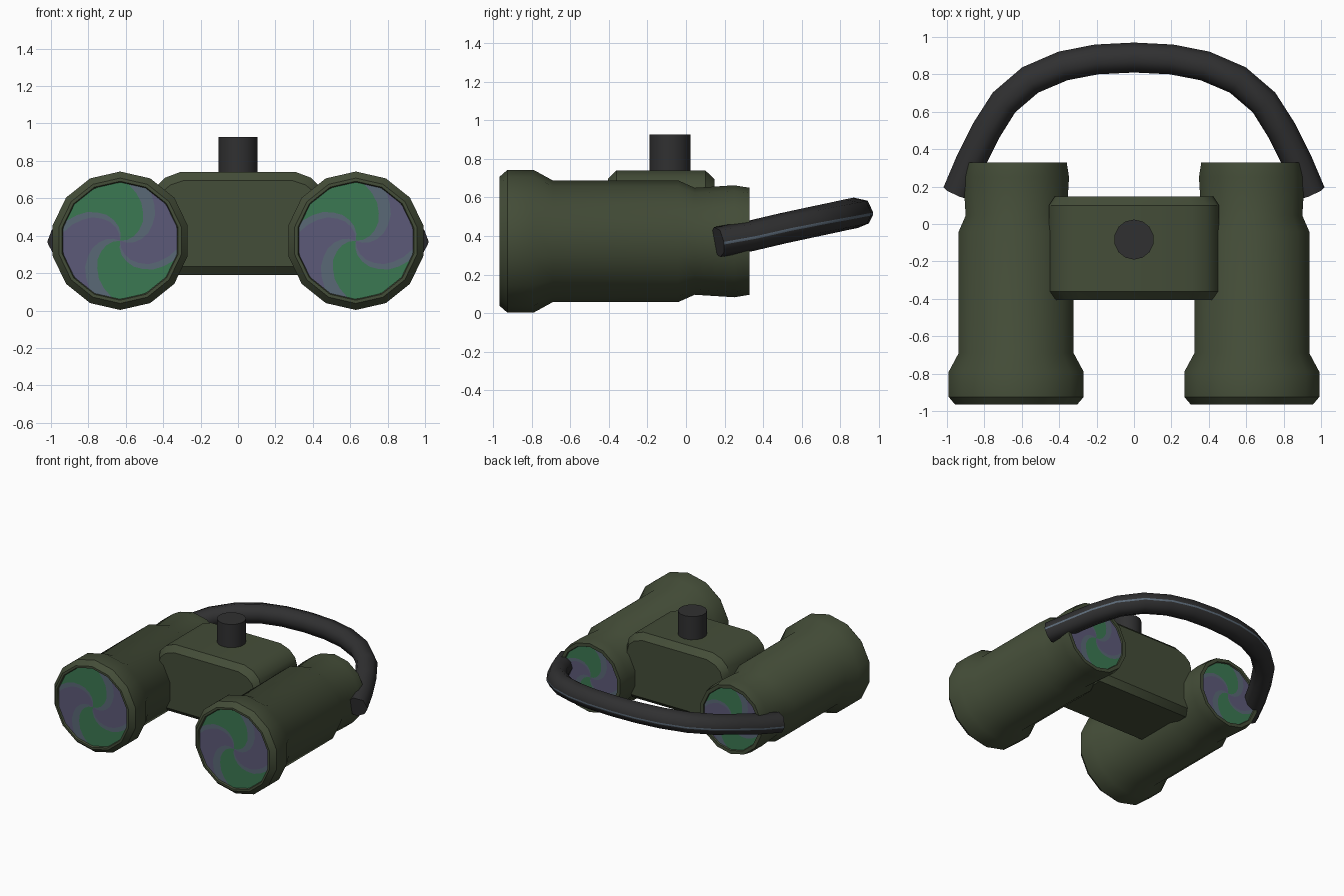
import bpy, math
from mathutils import Vector

if "Cube" in bpy.data.objects:
    bpy.data.objects.remove(bpy.data.objects["Cube"])


def mat(name, r, g, b):
    lin = lambda c: ((c / 255 + 0.055) / 1.055) ** 2.4
    m = bpy.data.materials.new(name)
    m.diffuse_color = (lin(r), lin(g), lin(b), 1)
    m.use_nodes = True
    m.node_tree.nodes["Principled BSDF"].inputs["Base Color"].default_value = m.diffuse_color
    return m


OLIVE = mat("olive_green", 68, 77, 56)
BLACK = mat("black_rubber", 48, 48, 49)
GREEN = mat("lens_green", 59, 120, 82)
PURPLE = mat("lens_purple", 92, 90, 120)
SLATE = mat("slate_grey", 90, 104, 118)


def build(name, verts, faces, mats, indices=None, angle=35):
    me = bpy.data.meshes.new(name)
    me.from_pydata(verts, [], faces)
    for m in mats:
        me.materials.append(m)
    if indices:
        for p, i in zip(me.polygons, indices):
            p.material_index = i
    me.update()
    ob = bpy.data.objects.new(name, me)
    bpy.context.collection.objects.link(ob)
    bpy.ops.object.select_all(action='DESELECT')
    ob.select_set(True)
    bpy.context.view_layer.objects.active = ob
    bpy.ops.object.shade_smooth_by_angle(angle=math.radians(angle))
    return ob


def bridge_rings(rings, n):
    """Quads joining successive rings of n points."""
    return [(r * n + i, r * n + (i + 1) % n, (r + 1) * n + (i + 1) % n, (r + 1) * n + i)
            for r in range(rings - 1) for i in range(n)]


SIDES, CX, CZ = 14, 0.63, 0.373


# Barrels: lathe profile (y, radius) with recessed ends
PROFILE = [(-0.95, 0.312), (-0.965, 0.318), (-0.965, 0.335), (-0.925, 0.37), (-0.79, 0.37),
           (-0.69, 0.315), (-0.04, 0.315), (0.045, 0.277), (0.25, 0.29), (0.33, 0.277),
           (0.33, 0.25), (0.318, 0.245)]


def barrel(name, cx):
    verts = []
    for y, r in PROFILE:
        for i in range(SIDES):
            a = math.pi / 2 + math.tau * i / SIDES
            verts.append((cx + r * math.cos(a), y, CZ + r * math.sin(a)))
    faces = [f[::-1] for f in bridge_rings(len(PROFILE), SIDES)]
    build(name, verts, faces, [OLIVE])


# Lenses: twisted polar disc, coloured by angular sector
def lens(name, cx, y, radius, sx):
    n, rings = 60, 8
    verts = [(cx, y, CZ)]
    for k in range(1, rings + 1):
        t = k / rings
        for i in range(n):
            a = math.radians(-8 + 6 * i - 85 * (1 - t))
            # follow the polygonal outline of the barrel
            step = math.tau / SIDES
            local = (a - math.pi / 2) % step - step / 2
            r = radius * t * math.cos(step / 2) / math.cos(local)
            verts.append((cx + sx * r * math.cos(a), y, CZ + r * math.sin(a)))
    sector = [1] * 11 + [2] * 4 + [0] * 13 + [2] * 2
    faces, idx = [], []
    for i in range(n):
        j = (i + 1) % n
        faces.append((0, 1 + i, 1 + j))
        idx.append(sector[i % 30])
        for k in range(rings - 1):
            b = 1 + k * n
            faces.append((b + i, b + n + i, b + n + j, b + j))
            idx.append(sector[i % 30])
    build(name, verts, faces, [GREEN, PURPLE, SLATE], idx)


for side, cx in (("left", -CX), ("right", CX)):
    barrel(side + "_barrel", cx)
    lens(side + "_front_lens", cx, -0.952, 0.314, 1)
    lens(side + "_eyepiece_lens", cx, 0.32, 0.247, -1)

# Bridge block: rounded-top profile with chamfered ends
half = [(0.41, 0.19), (0.455, 0.235), (0.455, 0.60), (0.44, 0.66), (0.39, 0.71), (0.31, 0.74)]
outline = half + [(-x, z) for x, z in reversed(half)]
n = len(outline)
verts = []
for y, sx, sz in ((-0.405, 0.93, 0.84), (-0.36, 1, 1), (0.10, 1, 1), (0.147, 0.93, 0.84)):
    verts += [(x * sx, y, 0.465 + (z - 0.465) * sz) for x, z in outline]
faces = [f[::-1] for f in bridge_rings(4, n)]
faces += [tuple(range(n)), tuple(range(4 * n - 1, 3 * n - 1, -1))]
build("centre_bridge", verts, faces, [OLIVE])

# Focus knob
verts = []
for z in (0.70, 0.927):
    for i in range(SIDES):
        a = math.tau * (i + 0.5) / SIDES
        verts.append((0.107 * math.cos(a), -0.083 + 0.107 * math.sin(a), z))
faces = bridge_rings(2, SIDES) + [tuple(range(SIDES, 2 * SIDES)), tuple(range(SIDES - 1, -1, -1))]
build("focus_knob", verts, faces, [BLACK])

# Neck strap: swept tube with a thin slate line along its outside
path = [(0.945, 0.165, 0.37), (0.875, 0.33, 0.40), (0.79, 0.50, 0.44), (0.695, 0.65, 0.472),
        (0.555, 0.77, 0.497), (0.38, 0.845, 0.513), (0.2, 0.88, 0.52)]
path = path + [(0, 0.89, 0.522)] + [(-x, y, z) for x, y, z in reversed(path)]
pts = [Vector(p) for p in path]
section = [0, 50, 105, 145, 180, 225, 270, 315, 350]
n = len(section)
verts = []
for i, p in enumerate(pts):
    t = (pts[min(i + 1, len(pts) - 1)] - pts[max(i - 1, 0)]).normalized()
    out = t.cross(Vector((0, 0, 1))).normalized()
    up = out.cross(t)
    for d in section:
        a = math.radians(d)
        verts.append(p + 0.08 * (out * math.cos(a) + up * math.sin(a)))
faces = [f[::-1] for f in bridge_rings(len(pts), n)]
idx = [1 if k % n == n - 1 else 0 for k in range(len(faces))]
last = (len(pts) - 1) * n
faces += [tuple(range(n)), tuple(range(last + n - 1, last - 1, -1))]
idx += [0, 0]
strap = build("neck_strap", verts, faces, [BLACK, SLATE], idx, 60)

# Make outward normals consistent on the closed solids
import bmesh
for name in ("neck_strap", "centre_bridge", "focus_knob", "left_barrel", "right_barrel"):
    me = bpy.data.objects[name].data
    bm = bmesh.new()
    bm.from_mesh(me)
    bmesh.ops.recalc_face_normals(bm, faces=bm.faces)
    bm.to_mesh(me)
    bm.free()
